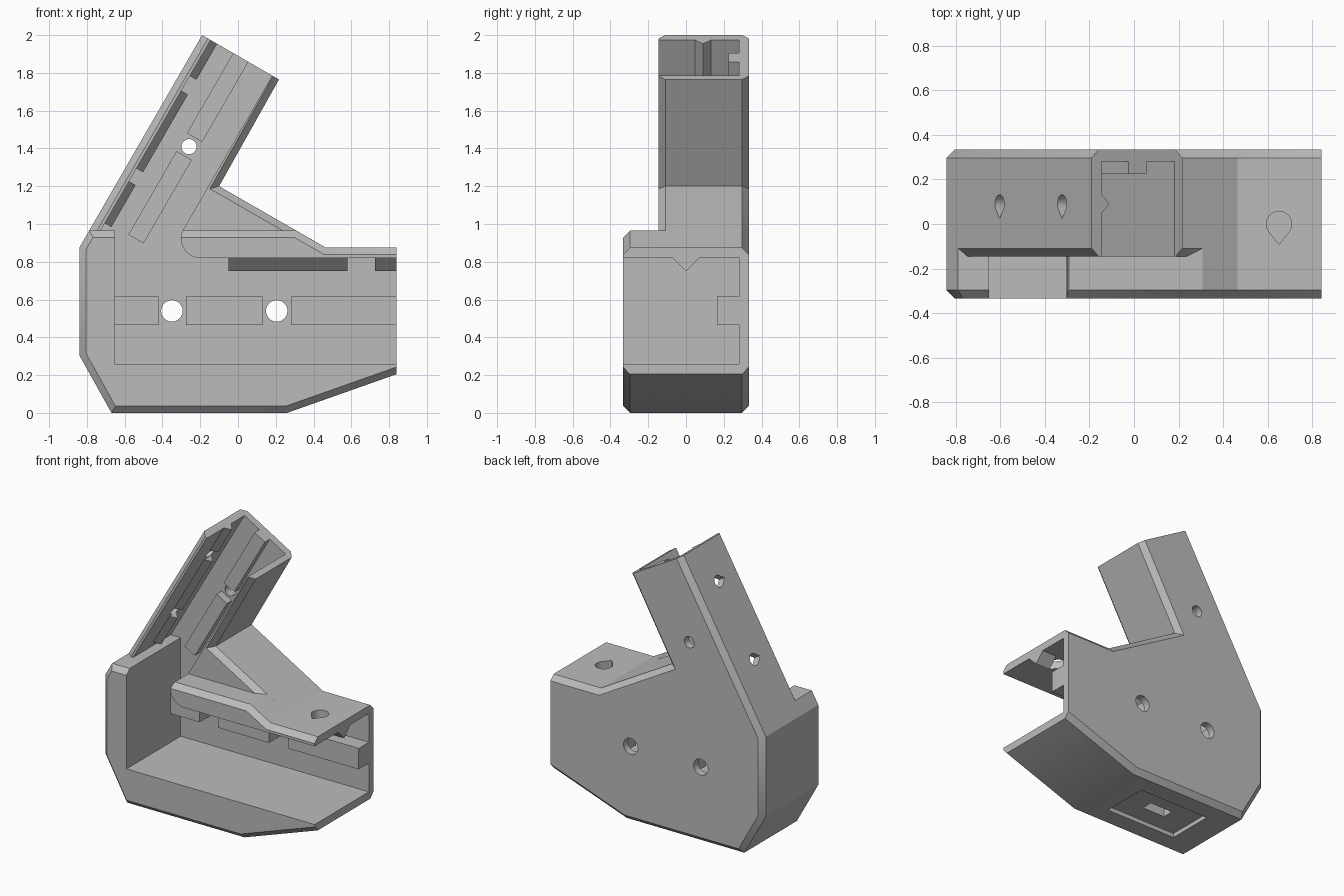
import bpy, bmesh, math
from mathutils import Vector

if "Cube" in bpy.data.objects:
    bpy.data.objects.remove(bpy.data.objects["Cube"])

gray = bpy.data.materials.new("matte_gray")
gray.use_nodes = True
GRAY = (0.5, 0.5, 0.5, 1)
gray.diffuse_color = GRAY
gray.node_tree.nodes["Principled BSDF"].inputs["Base Color"].default_value = GRAY

C, S = math.cos(math.radians(60)), math.sin(math.radians(60))


# Frames map a 2D profile plus a depth to model space
def side(x, z, y):
    return Vector((x, y, z))


def plan(x, y, z):
    return Vector((x, y, z))


def end(y, z, x):
    return Vector((x, y, z))


def arm(u, v, y):
    return Vector((-0.19 + C * u + S * v, y, 2 + S * u - C * v))


def arm_end(v, y, u):
    return arm(u, v, y)


def arm_wall(u, y, v):
    return arm(u, v, y)


def loft(name, rings):
    bm = bmesh.new()
    rows = [[bm.verts.new(p) for p in ring] for ring in rings]
    n = len(rows[0])
    for a, b in zip(rows, rows[1:]):
        for i in range(n):
            j = (i + 1) % n
            bm.faces.new((a[i], a[j], b[j], b[i]))
    bm.faces.new(rows[0])
    bm.faces.new(rows[-1])
    bmesh.ops.recalc_face_normals(bm, faces=bm.faces)
    mesh = bpy.data.meshes.new(name)
    bm.to_mesh(mesh)
    bm.free()
    mesh.materials.append(gray)
    obj = bpy.data.objects.new(name, mesh)
    bpy.context.collection.objects.link(obj)
    return obj


def prism(name, pts, frame, d0, d1):
    return loft(name, [[frame(a, b, d) for a, b in pts] for d in (d0, d1)])


def rect(a0, a1, b0, b1):
    return [(a0, b0), (a1, b0), (a1, b1), (a0, b1)]


def inset(pts, dist, square_edges):
    """Move each edge inward, except the square ends."""
    lines = []
    for i, p in enumerate(pts):
        p, q = Vector(p), Vector(pts[(i + 1) % len(pts)])
        d = (q - p).normalized()
        shift = 0 if i in square_edges else dist
        lines.append((p + Vector((-d.y, d.x)) * shift, d))
    out = []
    for i in range(len(pts)):
        (p, d), (q, e) = lines[i - 1], lines[i]
        t = (q - p).cross(e) / d.cross(e)
        out.append(p + d * t)
    return out


def chamfered(name, pts, y0, y1, square_edges, c=0.036):
    small = inset(pts, c, square_edges)
    steps = ((small, y0), (pts, y0 + c), (pts, y1 - c), (small, y1))
    return loft(name, [[side(x, z, y) for x, z in ring] for ring, y in steps])


def circle(a, b, r, n=24):
    return [(a + r * math.cos(math.tau * i / n), b + r * math.sin(math.tau * i / n))
            for i in range(n)]


def teardrop(a, b, r, n=20):
    start = math.radians(51)
    pts = [(a, b - 1.6 * r)]
    for i in range(n + 1):
        t = -math.pi / 2 + start + (math.tau - 2 * start) * i / n
        pts.append((a + r * math.cos(t), b + r * math.sin(t)))
    return pts


def combine(target, tool, operation):
    mod = target.modifiers.new(operation, "BOOLEAN")
    mod.operation, mod.solver, mod.object = operation, "EXACT", tool
    bpy.context.view_layer.objects.active = target
    bpy.ops.object.modifier_apply(modifier=mod.name)
    bpy.data.objects.remove(tool)


# Body and arm shells, chamfered front and back
base = [(-0.84, 0.305), (-0.67, 0), (0.26, 0), (0.84, 0.205), (0.84, 0.875), (0.465, 0.875)]
bracket = chamfered("angled_bracket", base + [(-0.1, 1.2), (0.217, 1.765), (-0.19, 2), (-0.84, 0.875)],
                    -0.145, 0.333, {3, 7})
front_half = chamfered("front_half", base + [(0.308, 0.965), (-0.788, 0.965), (-0.84, 0.875)],
                       -0.333, 0.1, {3})
combine(bracket, front_half, "UNION")

# Open channels for both beams, with a rounded inner corner
corner = [(-0.2 + 0.102 * math.cos(math.radians(a)), 0.922 + 0.102 * math.sin(math.radians(a)))
          for a in range(270, 149, -10)]
arm_top = [(p.x, p.z) for p in (arm(0.2, 0.428, 0), arm(0.2, 0.052, 0))]
channel = [(-0.65, 0.26), (1, 0.26), (1, 0.82)] + corner + arm_top + [(-0.728, 0.965), (-0.65, 0.965)]
cutters = [prism("channel", channel, side, -0.5, 0.28)]

# Screw holes through the back, arm wall and roof
for x in (-0.35, 0.205):
    cutters.append(prism("body_hole", circle(x, 0.54, 0.057), side, 0.2, 0.5))
cutters.append(prism("arm_hole", circle(-0.546, 0.235, 0.04), arm, 0.2, 0.5))
for u in (-0.265, -0.825):
    cutters.append(prism("wall_hole", teardrop(u, 0.09, 0.041), arm_wall, -0.1, 0.1))
cutters.append(prism("roof_hole", teardrop(0.65, 0, 0.057), plan, 0.78, 1))

# Underside recess with a blind slot
cutters.append(prism("recess", rect(-0.48, 0.08, -0.17, 0.17), plan, -0.1, 0.03))
cutters.append(prism("slot", rect(-0.29, -0.11, -0.04, 0.04), plan, -0.1, 0.12))
for tool in cutters:
    combine(bracket, tool, "DIFFERENCE")

# Locating ribs in the body channel
ribs = []
for x0, x1 in ((-0.67, -0.42), (-0.275, 0.13), (0.28, 0.84)):
    ribs.append(prism("back_rib", rect(0.165, 0.295, 0.465, 0.615), end, x0, x1))
for x0, x1 in ((-0.05, 0.58), (0.725, 0.84)):
    ribs.append(prism("roof_rib", [(-0.085, 0.835), (0, 0.75), (0.085, 0.835)], end, x0, x1))

# Locating ribs in the arm channel
for u0, u1 in ((-1.11, -0.6), (-0.49, 0)):
    ribs.append(prism("arm_back_rib", rect(0.19, 0.283, 0.225, 0.295), arm_end, u0, u1))
for u0, u1 in ((-1.12, -0.864), (-0.785, -0.31), (-0.22, 0)):
    ribs.append(prism("arm_wall_rib", [(0.04, 0.035), (0.092, 0.09), (0.04, 0.145)], arm_end, u0, u1))
for rib in ribs:
    combine(bracket, rib, "UNION")

bpy.ops.object.select_all(action="DESELECT")
bracket.select_set(True)
bpy.context.view_layer.objects.active = bracket
bpy.ops.object.shade_smooth_by_angle(angle=math.radians(25))
